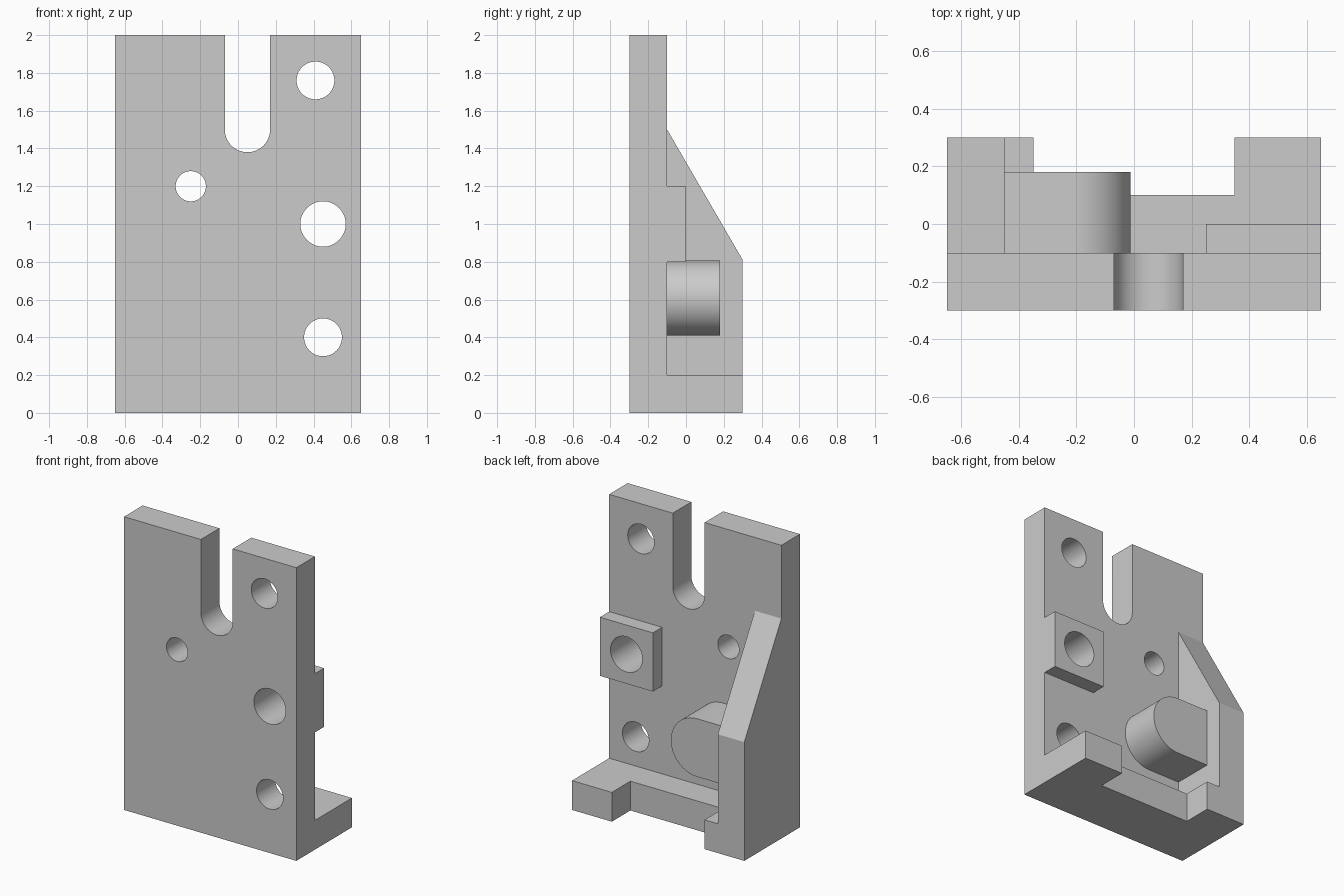
import bpy, bmesh, math

cube = bpy.data.objects.get("Cube")
if cube:
    bpy.data.objects.remove(cube, do_unlink=True)

COLOUR = (0.6, 0.6, 0.6, 1)
grey = bpy.data.materials.new("light grey metal")
grey.use_nodes = True
grey.diffuse_color = COLOUR
grey.node_tree.nodes["Principled BSDF"].inputs["Base Color"].default_value = COLOUR


def extrude(name, outline, place, low, high):
    """Prism from a 2D outline; place(u, v, depth) gives the 3D point."""
    bm = bmesh.new()
    near = [bm.verts.new(place(u, v, low)) for u, v in outline]
    far = [bm.verts.new(place(u, v, high)) for u, v in outline]
    bm.faces.new(near)
    bm.faces.new(far[::-1])
    for i in range(len(outline)):
        bm.faces.new((near[i], near[i - 1], far[i - 1], far[i]))
    bmesh.ops.recalc_face_normals(bm, faces=bm.faces)
    mesh = bpy.data.meshes.new(name)
    bm.to_mesh(mesh)
    bm.free()
    mesh.materials.append(grey)
    obj = bpy.data.objects.new(name, mesh)
    bpy.context.collection.objects.link(obj)
    return obj


def along_y(u, v, d):
    return (u, d, v)


def along_x(u, v, d):
    return (d, u, v)


def along_z(u, v, d):
    return (u, v, d)


def rect(u0, u1, v0, v1):
    return [(u0, v0), (u1, v0), (u1, v1), (u0, v1)]


def arc(cu, cv, r, start, end, steps):
    angles = [math.radians(start + (end - start) * i / steps) for i in range(steps + 1)]
    return [(cu + r * math.cos(a), cv + r * math.sin(a)) for a in angles]


def combine(body, tool, operation):
    mod = body.modifiers.new(operation.lower(), 'BOOLEAN')
    mod.operation = operation
    mod.solver = 'EXACT'
    mod.object = tool
    bpy.context.view_layer.objects.active = body
    bpy.ops.object.modifier_apply(modifier=mod.name)
    bpy.data.objects.remove(tool, do_unlink=True)


# Upright plate, with the open slot in its top edge
slot = arc(0.05, 1.5, 0.12, 0, -180, 32)
plate_outline = [(-0.65, 0), (0.65, 0), (0.65, 2), (0.17, 2)] + slot + [(-0.07, 2), (-0.65, 2)]
bracket = extrude("mounting_bracket", plate_outline, along_y, -0.3, -0.1)

# Foot with two ears
foot = [(-0.65, -0.1), (0.65, -0.1), (0.65, 0.3), (0.35, 0.3),
        (0.35, 0.1), (-0.35, 0.1), (-0.35, 0.3), (-0.65, 0.3)]
combine(bracket, extrude("foot", foot, along_z, 0, 0.2), 'UNION')

# Sloped side rib
rib = [(-0.1, 0), (0.3, 0), (0.3, 0.81), (-0.1, 1.5)]
combine(bracket, extrude("side_rib", rib, along_x, -0.65, -0.45), 'UNION')

# Round-ended boss beside the rib
boss = [(-0.45, 0.41)] + arc(-0.21, 0.608, 0.198, -90, 90, 40) + [(-0.45, 0.806)]
combine(bracket, extrude("round_boss", boss, along_y, -0.1, 0.18), 'UNION')

# Raised square pad
combine(bracket, extrude("square_pad", rect(0.25, 0.65, 0.8, 1.2), along_y, -0.1, 0), 'UNION')

# Through holes
for x, z, r in [(0.41, 1.76, 0.1), (-0.25, 1.2, 0.08), (0.45, 1.0, 0.12), (0.45, 0.4, 0.1)]:
    ring = arc(x, z, r, 0, 360, 64)[:-1]
    combine(bracket, extrude("hole_cutter", ring, along_y, -0.5, 0.1), 'DIFFERENCE')

# Merge coplanar faces and shade
bm = bmesh.new()
bm.from_mesh(bracket.data)
bmesh.ops.remove_doubles(bm, verts=bm.verts, dist=0.0002)
bmesh.ops.dissolve_limit(bm, angle_limit=math.radians(0.5), verts=bm.verts, edges=bm.edges)
bm.to_mesh(bracket.data)
bm.free()
bpy.ops.object.select_all(action='DESELECT')
bracket.select_set(True)
bpy.context.view_layer.objects.active = bracket
bpy.ops.object.shade_smooth_by_angle(angle=math.radians(30))
